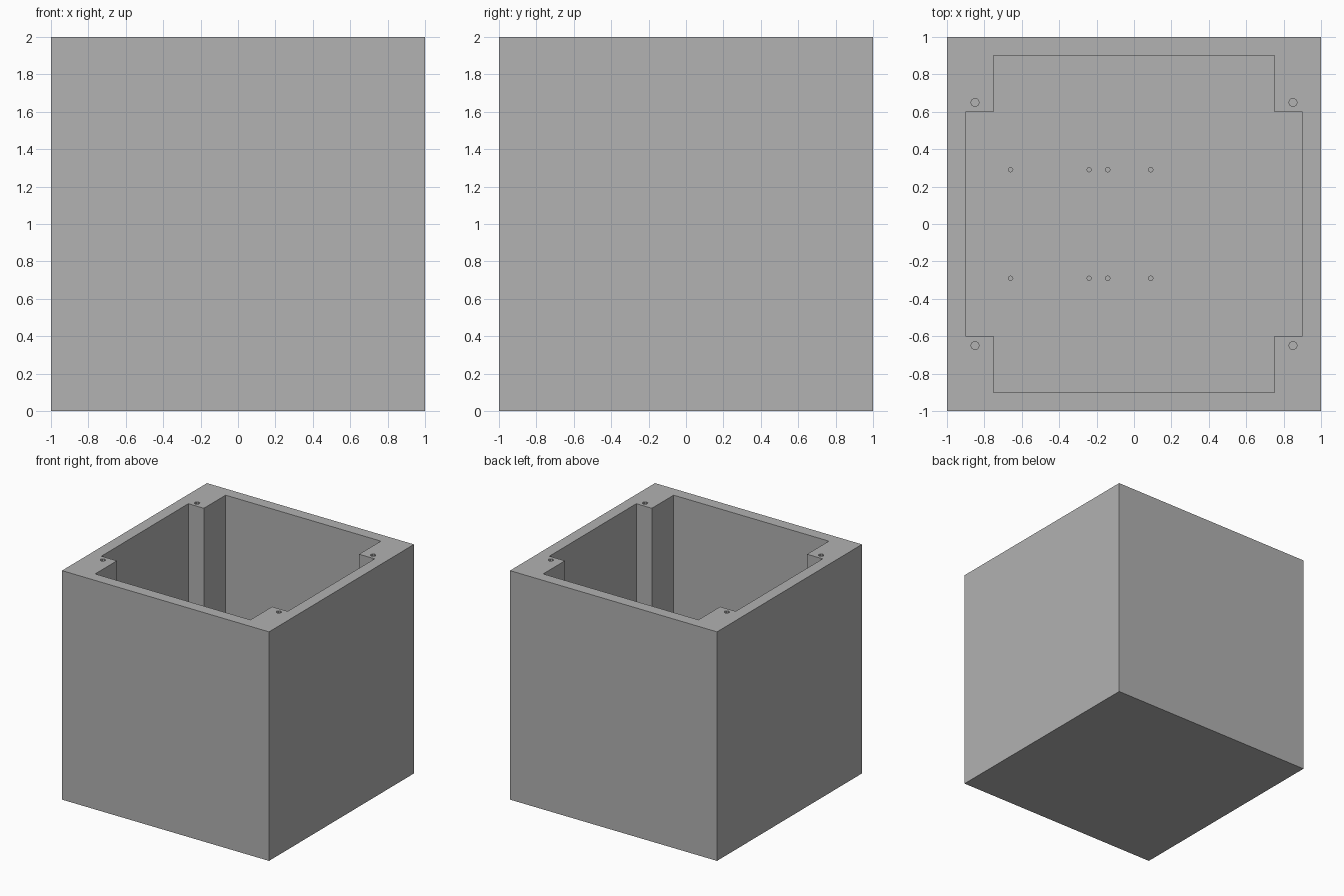
import bpy
import bmesh
from math import cos, sin, tau

scene = bpy.context.scene
cube = bpy.data.objects.get("Cube")
if cube:
    bpy.data.objects.remove(cube, do_unlink=True)

# Single grey material
grey = bpy.data.materials.new("plain grey")
colour = (0.445, 0.445, 0.445, 1)
grey.use_nodes = True
grey.diffuse_color = colour
grey.node_tree.nodes["Principled BSDF"].inputs["Base Color"].default_value = colour


def add_prism(bm, outline, bottom, top):
    """Extrude a closed counter-clockwise outline from bottom to top."""
    face = bm.faces.new([bm.verts.new((x, y, bottom)) for x, y in outline])
    extruded = bmesh.ops.extrude_face_region(bm, geom=[face], use_keep_orig=True)
    for item in extruded["geom"]:
        if isinstance(item, bmesh.types.BMVert):
            item.co.z = top


def circle(x, y, radius, sides=8):
    return [(x + radius * cos(tau * i / sides), y + radius * sin(tau * i / sides))
            for i in range(sides)]


def make_object(name, prisms):
    bm = bmesh.new()
    for prism in prisms:
        add_prism(bm, *prism)
    bmesh.ops.recalc_face_normals(bm, faces=bm.faces)
    mesh = bpy.data.meshes.new(name)
    bm.to_mesh(mesh)
    bm.free()
    mesh.materials.append(grey)
    obj = bpy.data.objects.new(name, mesh)
    scene.collection.objects.link(obj)
    return obj


# Solid outer block
box = make_object("open_box", [([(-1, -1), (1, -1), (1, 1), (-1, 1)], 0, 2)])

# Cavity outline: one notched corner turned into all four, leaving corner posts
wall, post_x, post_y, floor = 0.9, 0.75, 0.6, 0.1
corner = [(wall, post_y), (post_x, post_y), (post_x, wall)]
outline = []
for sx, sy in ((1, 1), (-1, 1), (-1, -1), (1, -1)):
    points = [(sx * x, sy * y) for x, y in corner]
    outline += points if sx * sy > 0 else points[::-1]
cavity = make_object("cavity_cutter", [(outline, floor, 2.1)])

# Screw holes in the posts and small mounting holes in the floor
holes = [(circle(x, y, 0.022), 1.8, 2.1)
         for x in (-0.85, 0.85) for y in (-0.65, 0.65)]
holes += [(circle(x, y, 0.012), 0.04, floor + 0.1)
          for x in (-0.66, -0.24, -0.14, 0.09) for y in (-0.29, 0.29)]
hole_cutter = make_object("hole_cutter", holes)

# Cut the cavity first, then the holes
for cutter in (cavity, hole_cutter):
    cutter.hide_render = True
    cut = box.modifiers.new(cutter.name, "BOOLEAN")
    cut.operation = "DIFFERENCE"
    cut.solver = "EXACT"
    cut.object = cutter

# Bake the cuts and remove the cutters
graph = bpy.context.evaluated_depsgraph_get()
finished = bpy.data.meshes.new_from_object(box.evaluated_get(graph))
box.modifiers.clear()
box.data = finished
for cutter in (cavity, hole_cutter):
    bpy.data.objects.remove(cutter, do_unlink=True)
